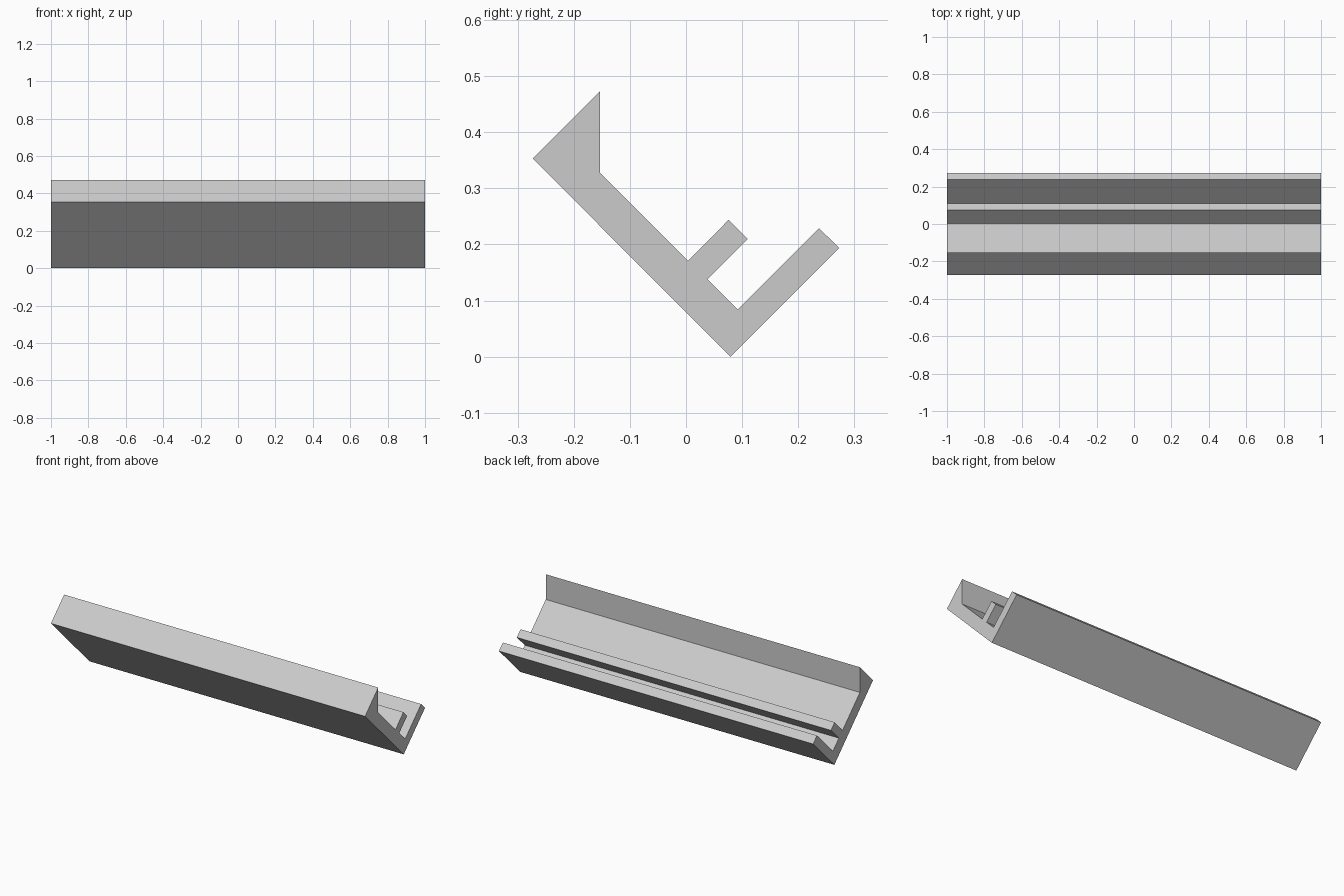
import bpy
import bmesh
from mathutils import Vector

if "Cube" in bpy.data.objects:
    bpy.data.objects.remove(bpy.data.objects["Cube"], do_unlink=True)

# Single plain grey
grey = bpy.data.materials.new("plain_grey")
grey.use_nodes = True
colour = (0.6, 0.6, 0.6, 1)
grey.diffuse_color = colour
grey.node_tree.nodes["Principled BSDF"].inputs["Base Color"].default_value = colour

LENGTH = 2.0

# Rail cross-section in (y, z): slanted back, short inner lip, long outer lip, top wedge
PROFILE = [
    (0.079, 0), (0.273, 0.194), (0.237, 0.229), (0.092, 0.084),
    (0.038, 0.138), (0.11, 0.21), (0.076, 0.244), (0.004, 0.171),
    (-0.153, 0.328), (-0.153, 0.473), (-0.273, 0.353),
]

# Extrude the section along x
bm = bmesh.new()
end = bm.faces.new([bm.verts.new((-LENGTH / 2, y, z)) for y, z in PROFILE])
swept = bmesh.ops.extrude_face_region(bm, geom=[end], use_keep_orig=True)
moved = [v for v in swept["geom"] if isinstance(v, bmesh.types.BMVert)]
bmesh.ops.translate(bm, verts=moved, vec=Vector((LENGTH, 0, 0)))
bmesh.ops.recalc_face_normals(bm, faces=bm.faces)

mesh = bpy.data.meshes.new("slotted_rail")
bm.to_mesh(mesh)
bm.free()
mesh.materials.append(grey)
rail = bpy.data.objects.new("slotted_rail", mesh)
bpy.context.collection.objects.link(rail)
